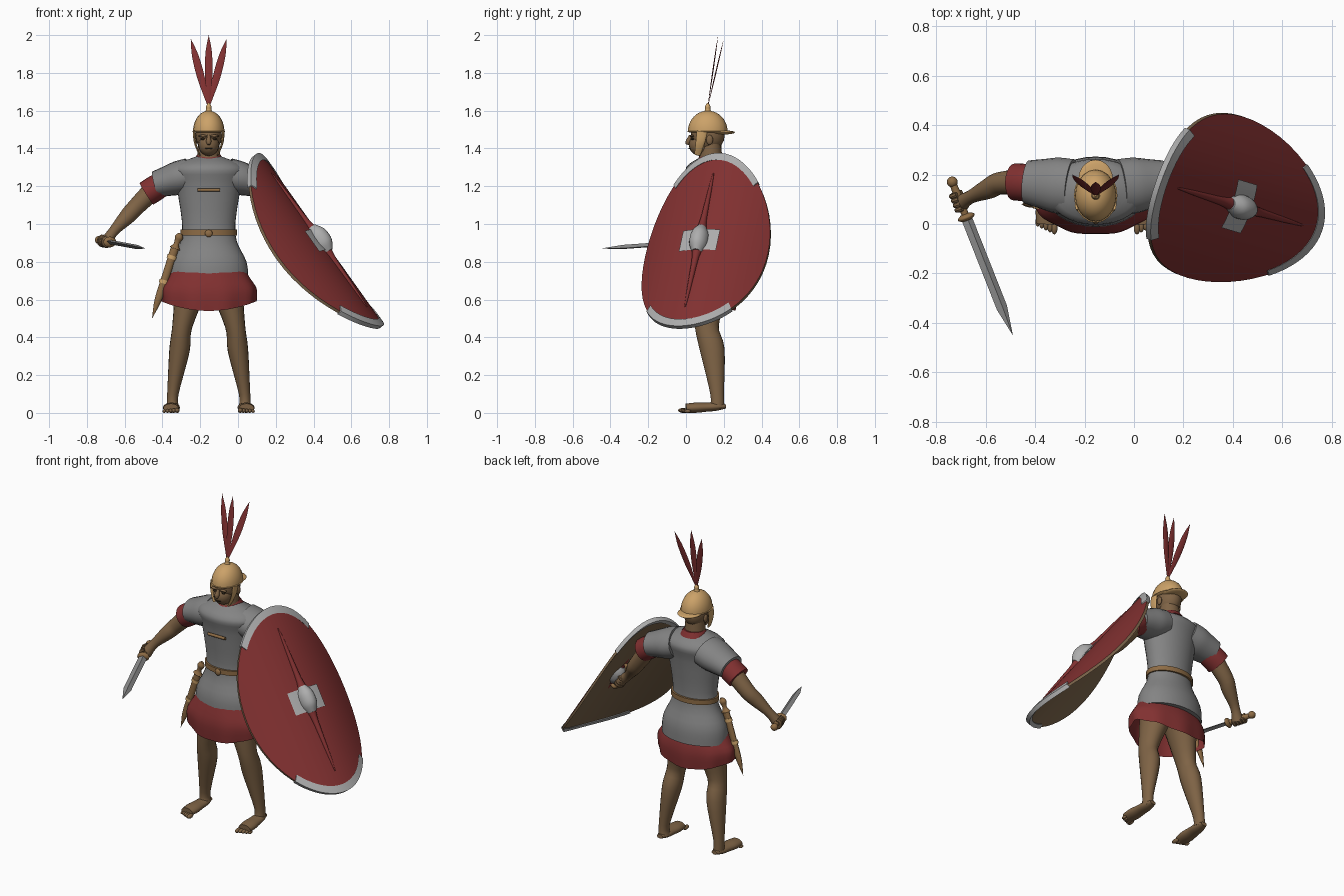
import bpy, bmesh, math
from mathutils import Vector

if "Cube" in bpy.data.objects:
    bpy.data.objects.remove(bpy.data.objects["Cube"])

MIDDLE = Vector((-.155, 0, 0))  # centre line of the body
DEPTH, UP = Vector((0, 1, 0)), Vector((0, 0, 1))


def material(name, *rgb):
    mat = bpy.data.materials.new(name)
    mat.use_nodes = True
    mat.diffuse_color = (*rgb, 1)
    mat.node_tree.nodes["Principled BSDF"].inputs["Base Color"].default_value = (*rgb, 1)
    return mat


SKIN = material("skin", .21, .125, .06)
MAIL = material("mail_grey", .23, .23, .23)
RED = material("cloth_red", .22, .03, .03)
BRASS = material("brass", .6, .36, .14)
LEATHER = material("leather", .27, .15, .06)
WOOD = material("shield_wood", .2, .13, .07)
TRIM = material("pale_metal", .42, .42, .42)
STEEL = material("blade_steel", .28, .28, .28)
DARK = material("dark_hair", .03, .02, .01)


def body(x, y, z):
    """Point measured from the body centre line."""
    return MIDDLE + Vector((x, y, z))


def surface(name, rows, materials, closed=True, cap=True, slot_rule=None):
    """Mesh over rows of points; slot_rule(row) picks the material slot."""
    bm = bmesh.new()
    grid = [[bm.verts.new(point) for point in row] for row in rows]
    count = len(rows[0])
    for i, (lower, upper) in enumerate(zip(grid, grid[1:])):
        for j in range(count if closed else count - 1):
            k = (j + 1) % count
            face = bm.faces.new((lower[j], lower[k], upper[k], upper[j]))
            face.material_index = slot_rule(i) if slot_rule else 0
    if cap:
        bm.faces.new(grid[0])
        bm.faces.new(grid[-1])
    bmesh.ops.remove_doubles(bm, verts=bm.verts, dist=.00001)
    bmesh.ops.recalc_face_normals(bm, faces=bm.faces)
    mesh = bpy.data.meshes.new(name)
    bm.to_mesh(mesh)
    bm.free()
    for mat in materials:
        mesh.materials.append(mat)
    part = bpy.data.objects.new(name, mesh)
    bpy.context.collection.objects.link(part)
    bpy.ops.object.select_all(action='DESELECT')
    bpy.context.view_layer.objects.active = part
    part.select_set(True)
    bpy.ops.object.shade_smooth_by_angle(angle=math.radians(40))
    return part


def spline(knots, steps):
    """Catmull-Rom curve through vectors."""
    if steps == 1:
        return knots
    ends = [knots[0], *knots, knots[-1]]
    curve = []
    for a, b, c, d in zip(ends, ends[1:], ends[2:], ends[3:]):
        for step in range(steps):
            t = step / steps
            curve.append(b + (c - a + (a * 2 - b * 5 + c * 4 - d + (b * 3 - c * 3 + d - a) * t) * t) * t / 2)
    return curve + [knots[-1]]


def loft(name, path, radii, mat, flat=1, ref=DEPTH, segs=20, steps=4, cap=True, wave=0):
    """Elliptic tube; flat scales the radius along ref. Two path points are divided evenly."""
    if len(path) == 2:
        last = len(radii) - 1
        path = [path[0].lerp(path[1], i / last) for i in range(last + 1)]
    curve = spline([Vector((*point, radius)) for point, radius in zip(path, radii)], steps)
    rows = []
    for i, knot in enumerate(curve):
        tangent = (curve[min(i + 1, len(curve) - 1)] - curve[max(i - 1, 0)]).to_3d().normalized()
        side = tangent.cross(ref).normalized()
        front = side.cross(tangent) * flat
        row = []
        for j in range(segs):
            angle = math.tau * j / segs
            ripple = 1 + wave * math.sin(angle * 9) * i / len(curve)
            spoke = side * math.cos(angle) + front * math.sin(angle)
            row.append(knot.to_3d() + spoke * ripple * max(knot.w, .0003))
        rows.append(row)
    return surface(name, rows, [mat], cap=cap)


def column(name, heights, radii, mat, y=.13, flat=1, **options):
    """Upright loft on the body centre line."""
    return loft(name, [body(0, y, z) for z in heights], radii, mat, flat, **options)


def egg(name, centre, width, depth, height, mat, begin=0):
    """Ellipsoid by half sizes; begin cuts away its lower part."""
    angles = [begin + (math.pi - begin) * i / 10 for i in range(11)]
    loft(name, [centre - UP * height * math.cos(a) for a in angles],
         [width * math.sin(a) for a in angles], mat, depth / width, steps=1)


def fist(name, start, axis, outward):
    """Four fingers curled round a grip."""
    across = axis.cross(outward).normalized()
    outward = across.cross(axis).normalized()
    for i in range(4):
        centre = start + axis * .02 * i
        curl = [centre + (outward * math.cos(a) + across * math.sin(a)) * .024 for a in range(-2, 3)]
        loft(name + "_finger", curl, [.011] * len(curl), SKIN, ref=axis, segs=8)


def arm(name, shoulder, elbow, wrist, hand):
    loft(name, [shoulder, elbow, elbow.lerp(wrist, .4), wrist, hand], [.055, .046, .042, .027, .034], SKIN)


# Mail shirt, tunic and belt
column("mail_shirt", (.7, .8, .95, 1.2, 1.3, 1.36), (.21, .2, .14, .17, .19, .06), MAIL, flat=.68, segs=32)
tunic = column("tunic_skirt", (.76, .54), (.19, .25, .25), RED, y=.11, flat=.6, segs=54, cap=False, wave=.03)
for vertex in tunic.data.vertices:  # the hem rises at the sides
    drop = max(0, .7 - vertex.co.z)
    vertex.co.z += drop * 5 * (vertex.co.x - MIDDLE.x) ** 2
column("belt", (.94, .97), (.15, .15), LEATHER, flat=.72, segs=32, steps=1)
egg("belt_buckle", body(0, .02, .95), .02, .01, .02, LEATHER)
column("collar", (1.34, 1.37), (.08, .06), RED, y=.14)
loft("chest_clasp", [body(-.06, .01, 1.18), body(.06, .01, 1.18)], [.009, .009], LEATHER, segs=10)

# Head
column("neck", (1.3, 1.44), (.065, .055), SKIN)
egg("skull", body(0, .115, 1.47), .07, .09, .09, SKIN)
egg("jaw", body(0, .075, 1.42), .055, .06, .06, SKIN)
loft("nose", [body(0, .025, 1.47), body(0, .006, 1.42)], [.008, .011, .014, .008], SKIN, segs=12)
egg("mouth", body(0, .02, 1.4), .022, .008, .003, DARK)

# Helmet with knob, neck guard and feathers
egg("helmet_dome", body(0, .115, 1.49), .083, .105, .11, BRASS, begin=math.pi / 2)
egg("helmet_brim", body(0, .115, 1.49), .088, .11, .01, BRASS)
egg("neck_guard", body(0, .18, 1.485), .07, .08, .012, BRASS)
loft("helmet_knob", [body(0, .115, 1.59), body(0, .115, 1.64)], [.02, .014, .014, .004], BRASS)
for lean in (-1, 0, 1):
    tip = body(lean * .095, .17 + abs(lean) * .03, 2 - abs(lean) * .02)
    loft("plume_feather", [body(0, .115, 1.62), tip], [.004, .012, .019, .02, .015, 0], RED, flat=.15, segs=8)

for side in (-1, 1):
    def at(x, y, z):
        return body(side * x, y, z)

    # Face and cheek guards
    egg("eye", at(.03, .035, 1.45), .013, .008, .006, DARK)
    egg("brow", at(.03, .032, 1.466), .024, .01, .007, SKIN)
    egg("ear", at(.07, .125, 1.445), .01, .018, .026, SKIN)
    loft("cheek_guard", [at(.077, .085, 1.49), at(.072, .075, 1.43), at(.048, .06, 1.365)],
         [.007, .006, .004], BRASS, flat=4, segs=12)
    # Shoulders and sleeves
    loft("mail_shoulder", [at(.1, .15, 1.26), at(.28, .17, 1.21)], [.09, .09, .08, .07], MAIL, flat=1.25)
    loft("tunic_sleeve", [at(.22, .165, 1.23), at(.33, .17, 1.16)], [.06, .068, .068], RED, flat=1.1)
    # Legs and bare feet
    loft("leg", [at(.09, .12, .68), at(.14, .11, .46), at(.155, .14, .33), at(.19, .165, .1), at(.19, .165, .03)],
         [.09, .053, .054, .03, .033], SKIN, flat=1.2)
    loft("foot", [at(.19, .21, .035), at(.2, 0, .025)], [.02, .036, .04, .045, .04], SKIN, flat=.6, ref=UP)
    for i in range(5):
        size = .013 - .001 * i
        egg("toe", at(.167 + .017 * i, .006 * i - .016, size), size, size * 2, size, SKIN)

# Right arm with sword
arm("right_arm", Vector((-.43, .17, 1.2)), Vector((-.54, .165, 1.09)),
    Vector((-.66, .11, .96)), Vector((-.7, .085, .9)))
pommel, point = Vector((-.735, .17, .915)), Vector((-.49, -.45, .87))


def along(share):
    return pommel.lerp(point, share)


egg("sword_pommel", pommel, .022, .022, .022, LEATHER)
loft("sword_grip", [along(0), along(.23)], [.014, .017, .014], LEATHER, ref=UP)
loft("sword_guard", [along(.21), along(.25)], [.02, .034, .034, .02], LEATHER, flat=.8, ref=UP)
loft("sword_blade", [along(.24), along(.82), along(1)], [.023, .023, 0], STEEL, flat=.5,
     ref=Vector((.3, 0, 1)), segs=4, steps=1)
fist("right_hand", along(.08), (point - pommel).normalized(), Vector((-1, -.4, -.6)))

# Sheathed blade on the right hip
mouth, end = body(-.18, .08, .87), body(-.3, .08, .5)
loft("sheath", [mouth, end], [.022, .021, .02, .018, 0], LEATHER, flat=.7, segs=12)
loft("dagger_hilt", [mouth, body(-.15, .08, .95)], [.03, .015, .016, .022, .01], LEATHER, flat=.8, segs=12)
for share in (.1, .45):
    loft("sheath_band", [mouth.lerp(end, share), mouth.lerp(end, share + .05)], [.026, .026], BRASS,
         flat=.75, segs=12)

# Oval shield, curved across its width
CENTRE, LONG = Vector((.43, .07, .915)), Vector((.57, -.17, -.8)).normalized()
WIDE = Vector((.33, .94, .03))
WIDE = (WIDE - LONG * WIDE.dot(LONG)).normalized()
OUT = LONG.cross(WIDE)
LENGTH, HALF, SAG = .565, .345, .135


def on_shield(a, b, lift):
    return CENTRE + LONG * LENGTH * a + WIDE * HALF * b + OUT * (lift - SAG * b * b)


def polar(radius, angle, lift):
    return on_shield(radius * math.cos(angle), radius * math.sin(angle), lift)


rings = [i / 10 for i in range(11)]
layers = [(r, 0) for r in rings] + [(r, -.016) for r in reversed(rings)]
surface("shield_board", [[polar(r, math.tau * j / 56, lift) for j in range(56)] for r, lift in layers],
        [RED, WOOD], cap=False, slot_rule=lambda row: int(row >= len(rings) - 1))
rim_section = [(.93, .006), (1.01, .006), (1.01, -.02), (.96, -.02)]
for name, middle in (("upper_rim", math.pi), ("lower_rim", 0)):
    surface(name, [[polar(r, middle + .075 * i, lift) for r, lift in rim_section] for i in range(-10, 11)], [TRIM])
surface("boss_plate", [[on_shield(.04 * i, .06 * j, .007) for j in range(-5, 6)] for i in range(-3, 4)],
        [TRIM], closed=False, cap=False)
taper = [.004, .01, .014, .02]
loft("shield_spine", [CENTRE - LONG * .44, CENTRE + LONG * .44], [*taper, .04, *reversed(taper)], RED, ref=OUT)
loft("shield_boss", [CENTRE - LONG * .08, CENTRE + LONG * .08], [.025, .045, .05, .045, .025], TRIM,
     flat=1.25, ref=OUT)

# Left arm holding the shield bar
grip = CENTRE - OUT * .055
ends = [CENTRE + LONG * reach for reach in (-.11, .11)]
loft("shield_grip", [ends[0], grip - LONG * .08, grip + LONG * .08, ends[1]], [.011] * 4, LEATHER, ref=WIDE, segs=10)
arm("left_arm", Vector((.12, .17, 1.2)), Vector((.23, .16, 1.05)), Vector((.33, .1, .93)), grip)
fist("left_hand", grip - LONG * .03, LONG, -OUT)
